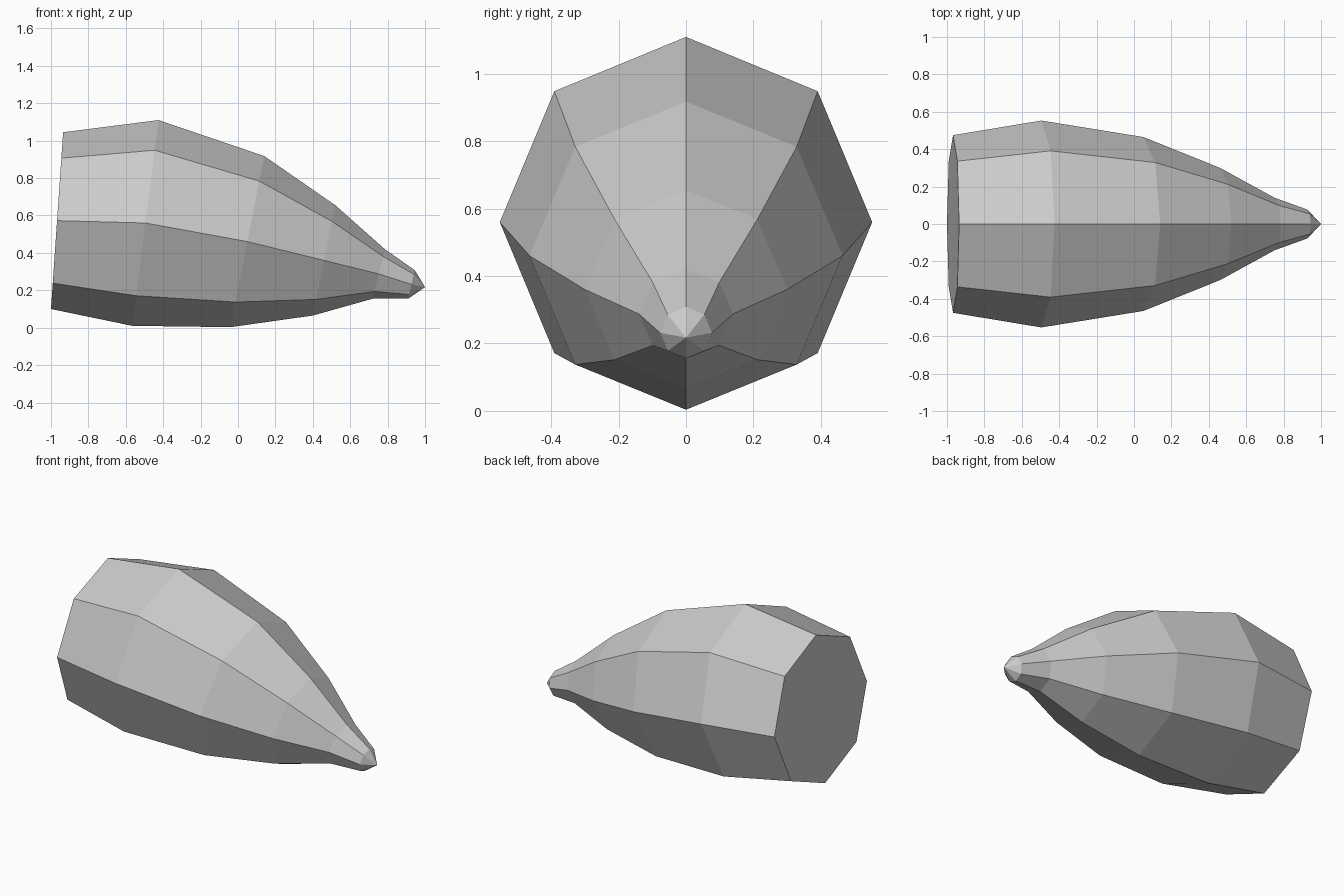
import bpy, bmesh, math
from mathutils import Vector

cube = bpy.data.objects.get("Cube")
if cube:
    bpy.data.objects.remove(cube, do_unlink=True)

SIDES = 8

# Tilted octagonal sections: top x, top z, bottom x, bottom z, half width
SECTIONS = [
    (-0.935, 1.045, -1.0, 0.10, 0.475),
    (-0.425, 1.11, -0.565, 0.01, 0.553),
    (0.14, 0.918, -0.04, 0.003, 0.465),
    (0.52, 0.655, 0.40, 0.065, 0.30),
    (0.785, 0.42, 0.72, 0.155, 0.14),
    (0.945, 0.308, 0.91, 0.155, 0.077),
]
TIP = (1.0, 0, 0.217)


def make_material(name, colour):
    mat = bpy.data.materials.new(name)
    mat.use_nodes = True
    mat.diffuse_color = colour
    bsdf = next(n for n in mat.node_tree.nodes if n.type == 'BSDF_PRINCIPLED')
    bsdf.inputs["Base Color"].default_value = colour
    return mat


def add_ring(bm, top_x, top_z, low_x, low_z, half_width):
    top, low = Vector((top_x, 0, top_z)), Vector((low_x, 0, low_z))
    centre, up = (top + low) / 2, (top - low) / 2
    side = Vector((0, half_width, 0))
    angles = [math.tau * i / SIDES for i in range(SIDES)]
    return [bm.verts.new(centre + up * math.cos(a) + side * math.sin(a))
            for a in angles]


# Body lofted through the sections, with a flat rear cap and a pointed tip
bm = bmesh.new()
rings = [add_ring(bm, *s) for s in SECTIONS]
tip = bm.verts.new(TIP)
bm.faces.new(rings[0])
for i in range(SIDES):
    j = (i + 1) % SIDES
    for a, b in zip(rings, rings[1:]):
        bm.faces.new((a[i], a[j], b[j], b[i]))
    bm.faces.new((rings[-1][i], rings[-1][j], tip))
bmesh.ops.recalc_face_normals(bm, faces=bm.faces[:])

mesh = bpy.data.meshes.new("tapered_body")
bm.to_mesh(mesh)
bm.free()
mesh.materials.append(make_material("light grey", (0.6, 0.6, 0.6, 1)))
body = bpy.data.objects.new("tapered_body", mesh)
bpy.context.collection.objects.link(body)
